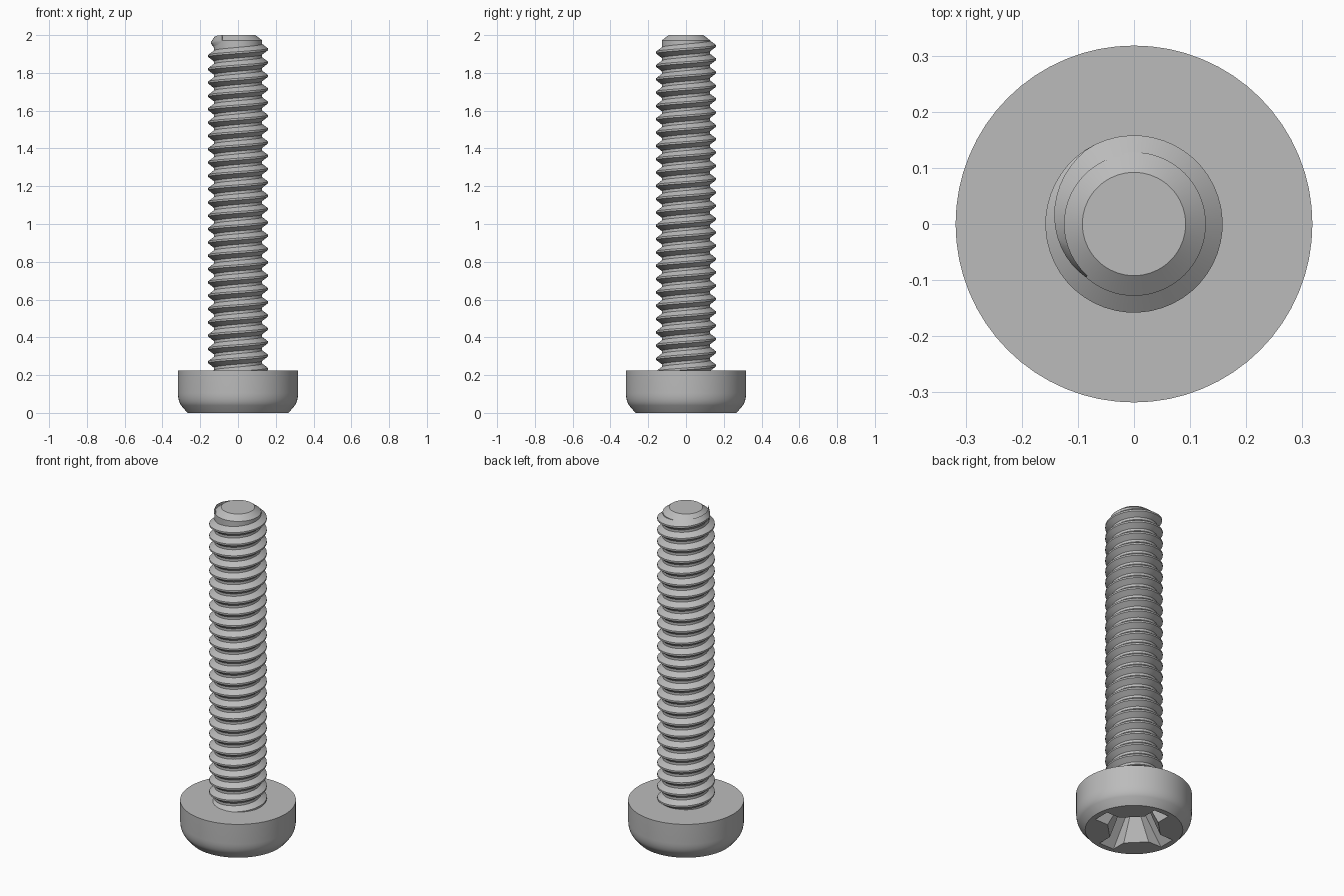
import bpy, bmesh
from math import sin, cos, pi, radians

if "Cube" in bpy.data.objects:
    bpy.data.objects.remove(bpy.data.objects["Cube"])

SEGS = 64
PITCH = 0.0705
CORE, CREST = 0.128, 0.158
HEAD_TOP = 0.225

steel = bpy.data.materials.new("grey steel")
steel.use_nodes = True
grey = (0.5, 0.5, 0.5, 1)
steel.diffuse_color = grey
steel.node_tree.nodes["Principled BSDF"].inputs["Base Color"].default_value = grey


def loft(name, loops):
    """Skin a stack of equal-length closed loops and cap both ends."""
    bm = bmesh.new()
    rings = [[bm.verts.new(p) for p in loop] for loop in loops]
    for a, b in zip(rings, rings[1:]):
        n = len(a)
        for i in range(n):
            j = (i + 1) % n
            bm.faces.new((a[i], a[j], b[j], b[i]))
    bm.faces.new(rings[0])
    bm.faces.new(rings[-1])
    bmesh.ops.recalc_face_normals(bm, faces=bm.faces)
    mesh = bpy.data.meshes.new(name)
    bm.to_mesh(mesh)
    bm.free()
    mesh.materials.append(steel)
    obj = bpy.data.objects.new(name, mesh)
    bpy.context.collection.objects.link(obj)
    return obj


def activate(obj):
    bpy.ops.object.select_all(action='DESELECT')
    obj.select_set(True)
    bpy.context.view_layer.objects.active = obj


def lathe(name, profile):
    """Turn a list of (radius, height) points around the z axis."""
    angles = [2 * pi * i / SEGS for i in range(SEGS)]
    return loft(name, [[(r * cos(a), r * sin(a), z) for a in angles] for r, z in profile])


def cross(length, half, shoulder, z):
    """Four-armed outline with chamfered inner corners."""
    arm = [(shoulder, -half), (length, -half), (length, half), (shoulder, half)]
    loop = []
    for k in range(4):
        c, s = (1, 0, -1, 0)[k], (0, 1, 0, -1)[k]
        loop += [(c * x - s * y, s * x + c * y, z) for x, y in arm]
    return loop


# Head: flat bearing face, straight side, rounded edge towards the drive face
rounding = [(0.285 + 0.033 * sin(radians(a)), 0.105 - 0.075 * cos(radians(a)))
            for a in range(30, 91, 12)]
head = lathe("screw_head", [(0.268, 0)] + rounding + [(0.318, HEAD_TOP)])

# Tapered cross recess cut into the drive face
cutter = loft("recess_cutter", [cross(0.245, 0.052, 0.152, -0.01),
                                cross(0.235, 0.05, 0.147, 0),
                                cross(0.11, 0.035, 0.07, 0.15)])
cutter.hide_render = True
cut = head.modifiers.new("recess", 'BOOLEAN')
cut.operation = 'DIFFERENCE'
cut.solver = 'EXACT'
cut.object = cutter
activate(head)
bpy.ops.object.modifier_apply(modifier=cut.name)
bpy.data.objects.remove(cutter)

# Shank core with a chamfered tip
shank = lathe("shank", [(CORE, 0.2), (CORE, 1.972), (0.092, 2)])

# Right-handed helical thread that fades out near the tip
STEP = 2 * pi / 48
fade_start, end = radians(120), radians(228)
start = -24.6 * 2 * pi
steps = round((end - start) / STEP)
sections = []
for i in range(steps + 1):
    t = end - (steps - i) * STEP
    z = 1.925 + PITCH * t / (2 * pi)
    fade = min(1, (end - t) / (end - fade_start))
    r = CORE + (CREST - CORE) * fade
    inner = CORE - 0.004
    tooth = [(inner, -0.031), (r, -0.005), (r, 0.005), (inner, 0.031)]
    sections.append([(q * cos(t), q * sin(t), z + dz) for q, dz in tooth])
thread = loft("thread", sections)

for part in (head, shank, thread):
    activate(part)
    bpy.ops.object.shade_smooth_by_angle(angle=radians(25))
